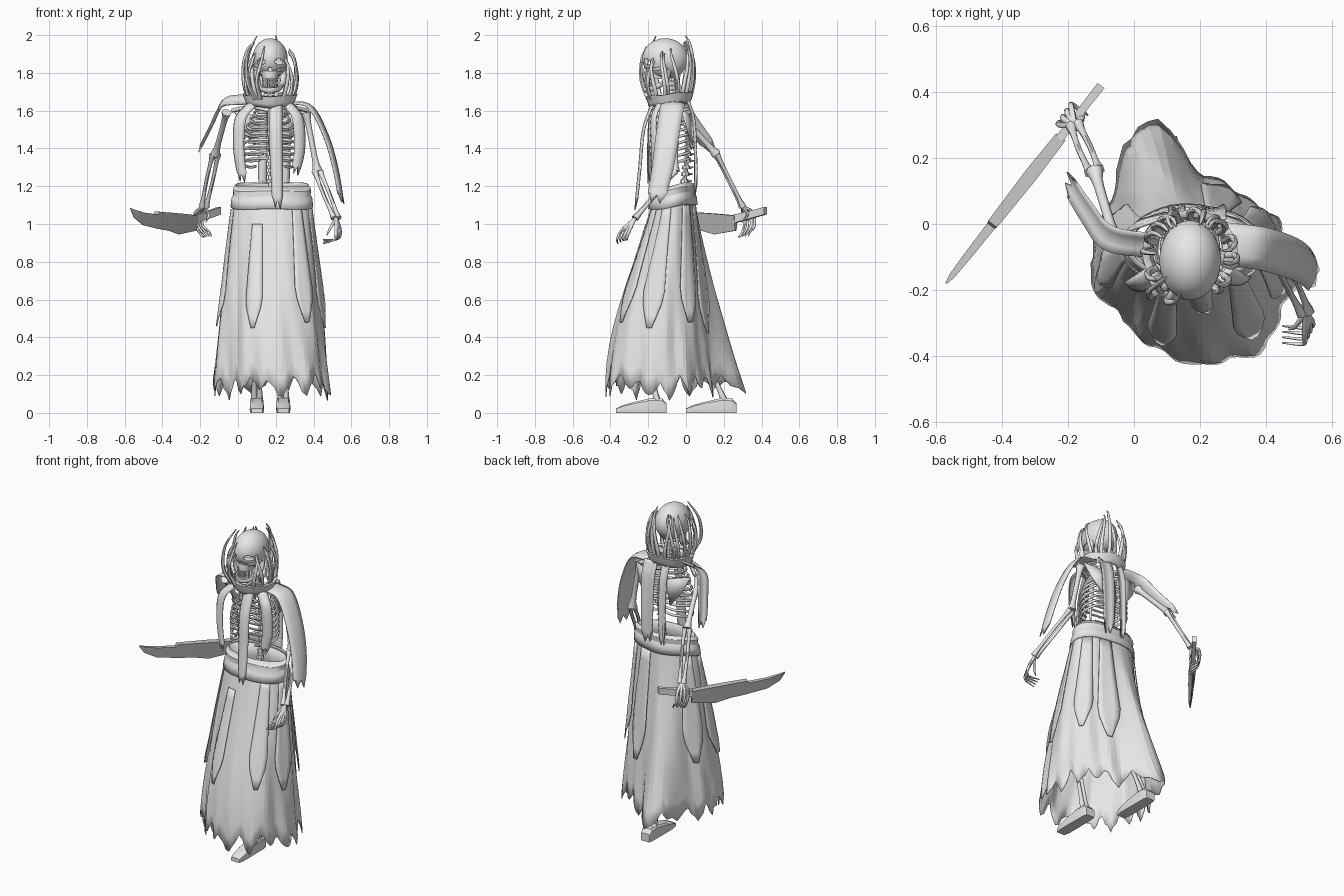
import bpy, bmesh, math, random
from math import sin, cos, pi, radians
from mathutils import Vector, Matrix

if "Cube" in bpy.data.objects:
    bpy.data.objects.remove(bpy.data.objects["Cube"])
random.seed(4)
MID = 0.17  # body centre line


def material(name, v):
    m = bpy.data.materials.new(name)
    m.use_nodes = True
    m.diffuse_color = (v, v, v, 1)
    m.node_tree.nodes["Principled BSDF"].inputs["Base Color"].default_value = (v, v, v, 1)
    return m


PALE = material("pale_grey", 0.8)
STEEL = material("blade_grey", 0.57)


def add(name, bm, mat=PALE, thick=0, angle=30):
    me = bpy.data.meshes.new(name)
    bm.to_mesh(me)
    bm.free()
    ob = bpy.data.objects.new(name, me)
    bpy.context.collection.objects.link(ob)
    me.materials.append(mat)
    if thick:
        mod = ob.modifiers.new("thickness", 'SOLIDIFY')
        mod.thickness, mod.offset = thick, 0
    bpy.ops.object.select_all(action='DESELECT')
    ob.select_set(True)
    bpy.context.view_layer.objects.active = ob
    bpy.ops.object.shade_smooth_by_angle(angle=radians(angle))


def smooth(pts, n):
    """Resample a path as a Catmull-Rom curve with n steps per span."""
    p = [Vector(q) for q in pts]
    p = [p[0] * 2 - p[1]] + p + [p[-1] * 2 - p[-2]]
    out = []
    for i in range(1, len(p) - 2):
        a, b, c, d = p[i - 1:i + 3]
        for k in range(n):
            t = k / n
            out.append((b * 2 + (c - a) * t + (a * 2 - b * 5 + c * 4 - d) * t * t
                        + (b * 3 - a - c * 3 + d) * t ** 3) / 2)
    return out + [p[-2]]


def bridge(bm, rings, closed=True, caps=False):
    vs = [[bm.verts.new(c) for c in r] for r in rings]
    n = len(vs[0])
    for a, b in zip(vs, vs[1:]):
        for i in range(n if closed else n - 1):
            j = (i + 1) % n
            bm.faces.new((a[i], a[j], b[j], b[i]))
    if caps:
        bm.faces.new(vs[0][::-1])
        bm.faces.new(vs[-1])
        bmesh.ops.recalc_face_normals(bm, faces=bm.faces)


def tubes(name, paths, r, shape=lambda t: 1, sides=6, steps=4):
    """Sweep round tubes along paths, shape(t) scales the radius."""
    bm = bmesh.new()
    for path in paths:
        p = smooth(path, steps)
        rings = []
        side = None
        for i, c in enumerate(p):
            d = (p[min(i + 1, len(p) - 1)] - p[max(i - 1, 0)]).normalized()
            ref = side if side else d.orthogonal()
            side = (ref - d * ref.dot(d)).normalized()
            up = d.cross(side)
            k = r * shape(i / (len(p) - 1))
            rings.append([c + (side * cos(a) + up * sin(a)) * k
                          for a in [2 * pi * j / sides for j in range(sides)]])
        bridge(bm, rings, caps=True)
    add(name, bm, angle=60)


def bone(t):
    return 1 + 0.8 * abs(2 * t - 1) ** 5


def taper(t):
    return 1.1 - 0.8 * t ** 2


def strip(name, pts, width, across, ragged=0.05):
    """Hanging cloth strip, slightly arched, with a torn lower end."""
    bm = bmesh.new()
    p = smooth(pts, 5)
    across = Vector(across).normalized()
    rows = []
    for i, c in enumerate(p):
        t = i / (len(p) - 1)
        d = (p[min(i + 1, len(p) - 1)] - p[max(i - 1, 0)]).normalized()
        nrm = d.cross(across).normalized()
        w = width * (1 - 0.25 * t ** 3)
        row = [c + across * (u * w / 2) - nrm * (0.012 * u * u) for u in (-1, -0.5, 0, 0.5, 1)]
        if i == len(p) - 1:
            row = [v + d * ragged * k for v, k in zip(row, (-1, 0.3, -0.5, 0.5, -0.8))]
        rows.append(row)
    bridge(bm, rows, closed=False)
    add(name, bm, thick=0.006)


# ---- Skull: hollow cranium with open sockets, face, jaw and teeth
bm = bmesh.new()
bmesh.ops.create_uvsphere(bm, u_segments=64, v_segments=40, radius=1)
bm.transform(Matrix.Translation((MID, -0.11, 1.875)) @ Matrix.Diagonal((0.09, 0.118, 0.105, 1)))


def is_hole(c):
    x, z = abs(c.x - MID), c.z
    eye = ((x - 0.047) / 0.022) ** 2 + ((z - 1.857) / 0.017) ** 2 < 1
    nose = 1.805 < z < 1.833 and x < (1.84 - z) * 0.35
    return c.y < -0.105 and (eye or nose)


holes = [f for f in bm.faces if is_hole(f.calc_center_median())]
bmesh.ops.delete(bm, geom=holes, context='FACES')
add("cranium", bm, thick=0.006)

bm = bmesh.new()
bridge(bm, [[(MID + w * cos(a), -0.155 + d * sin(a), z)
             for a in [2 * pi * i / 16 for i in range(16)]]
            for z, w, d in ((1.81, 0.055, 0.056), (1.785, 0.045, 0.062), (1.768, 0.043, 0.06))], caps=True)
add("upper_jaw", bm)
half = [(0.07, -0.09, 1.82), (0.066, -0.11, 1.755), (0.045, -0.18, 1.717)]
jaw = [(MID + x, y, z) for x, y, z in half] + [(MID, -0.215, 1.71)]
jaw += [(MID - x, y, z) for x, y, z in half[::-1]]
tubes("lower_jaw", [jaw], 0.015)
tubes("cheekbones", [[(MID + s * 0.085, -0.1, 1.83), (MID + s * 0.077, -0.16, 1.82),
                      (MID + s * 0.045, -0.205, 1.815)] for s in (-1, 1)], 0.009)
bm = bmesh.new()
for row in (1.757, 1.735):
    for i in range(8):
        a = radians(-90 + (i - 3.5) * 17)
        bmesh.ops.create_cube(bm, size=1, matrix=Matrix.Translation(
            (MID + 0.042 * cos(a), -0.155 + 0.06 * sin(a), row))
            @ Matrix.Rotation(a, 4, 'Z') @ Matrix.Diagonal((0.008, 0.009, 0.018, 1)))
add("teeth", bm)

# ---- Spine, ribs and shoulder girdle
spine = smooth([(MID, -0.03, 1.08), (MID, 0, 1.3), (MID, 0.005, 1.5), (MID, -0.06, 1.65), (MID, -0.08, 1.79)], 6)
tubes("spine", [spine], 0.012, steps=1)
bm = bmesh.new()
for c in spine:
    bmesh.ops.create_cone(bm, cap_ends=True, segments=8, radius1=0.023, radius2=0.019, depth=0.02,
                          matrix=Matrix.Translation(c))
    bmesh.ops.create_cone(bm, cap_ends=True, segments=4, radius1=0.009, radius2=0.003, depth=0.03,
                          matrix=Matrix.Translation(c + Vector((0, 0.025, 0))) @ Matrix.Rotation(-pi / 2, 4, 'X'))
add("vertebrae", bm)
ribs = []
for i in range(9):
    z = 1.61 - i * 0.033
    w = 0.085 + 0.06 * sin(min(1, i / 5) * pi / 2)
    gap = 0.015 + max(0, i - 5) * 0.02
    for s in (-1, 1):
        ribs.append([(MID + s * x, y, z + dz) for x, y, dz in (
            (0.01, 0, 0), (w * 0.65, 0.015, 0), (w, -0.07, -0.025), (w * 0.75, -0.155, -0.045),
            (gap, -0.185, -0.04))])
tubes("ribs", ribs, 0.0075)
tubes("breastbone", [[(MID, -0.175, 1.6), (MID, -0.187, 1.48), (MID, -0.185, 1.36)]], 0.015, taper)
tubes("collarbones", [[(MID, -0.17, 1.6), (MID + s * 0.1, -0.13, 1.62), (MID + s * 0.2, -0.05, 1.6)]
                      for s in (-1, 1)], 0.011)
bm = bmesh.new()
for s in (-1, 1):
    bm.faces.new([bm.verts.new((MID + s * x, y, z)) for x, y, z in (
        (0.05, 0.03, 1.57), (0.19, -0.02, 1.6), (0.15, 0.01, 1.5), (0.08, 0.03, 1.41))])
add("shoulder_blades", bm, thick=0.012)

# ---- Arms and hands
arms = {"right": [(-0.06, -0.04, 1.59), (-0.12, 0.16, 1.37), (-0.18, 0.3, 1.09)],
        "left": [(0.36, -0.05, 1.59), (0.42, -0.06, 1.28), (0.52, -0.27, 1.03)]}
for side, joints in arms.items():
    sh, el, wr = map(Vector, joints)
    off = Vector((0.014, 0.004, 0))
    tubes(side + "_upper_arm", [[sh, (sh + el) / 2, el]], 0.015, bone, 8)
    tubes(side + "_forearm", [[el + off * k, (el + wr) / 2 + off * k * 1.2, wr + off * k * 0.8]
                              for k in (-1, 1)], 0.01, bone)
fingers = []
for i in range(4):
    k = i - 1.5
    fingers.append([(0.52, -0.27, 1.03), (0.53 + k * 0.008, -0.32 + k * 0.014, 0.965),
                    (0.52 + k * 0.005, -0.34 + k * 0.016, 0.92), (0.45, -0.335 + k * 0.017, 0.895 + i * 0.008)])
fingers.append([(0.52, -0.27, 1.03), (0.49, -0.31, 0.98), (0.47, -0.32, 0.94)])
tubes("left_hand", fingers, 0.0085, taper)
fingers = []
for i in range(4):
    x, y = -0.165 - i * 0.012, 0.34 - i * 0.018
    fingers.append([(-0.18, 0.3, 1.09), (x - 0.025, y + 0.015, 1.06), (x - 0.022, y + 0.022, 0.99),
                    (x + 0.012, y, 0.96 - i * 0.008), (x + 0.025, y - 0.01, 0.935)])
fingers.append([(-0.18, 0.3, 1.09), (-0.155, 0.325, 1.05), (-0.17, 0.295, 1.01)])
tubes("right_hand", fingers, 0.0085, taper)


# ---- Curved blade and grip: wedge sections (distance, top, bottom, top width, bottom width)
def wedge(name, sections, mat):
    across = Vector((0.6, -0.47, 0)).normalized()
    bm = bmesh.new()
    rings = []
    for t, top, low, wt, wl in sections:
        c = Vector((-0.1 - 0.47 * t, 0.42 - 0.6 * t, 0))
        rings.append([c + across * (k * w / 2) + Vector((0, 0, z))
                      for k, w, z in ((-1, wt, top), (1, wt, top), (1, wl, low), (-1, wl, low))])
    bridge(bm, rings, caps=True)
    add(name, bm, mat)


wedge("grip", [(0, 1.09, 1.05, 0.026, 0.026), (0.12, 1.07, 1.03, 0.024, 0.024), (0.27, 1.05, 1.005, 0.026, 0.026)], PALE)
wedge("blade", [(0.26, 1.045, 0.965, 0.036, 0.012), (0.45, 1.055, 0.945, 0.042, 0.004), (0.57, 1.06, 0.965, 0.038, 0.004),
                (0.7, 1.065, 0.975, 0.034, 0.004), (0.71, 1.05, 0.977, 0.028, 0.004),
                (0.86, 1.06, 0.995, 0.024, 0.004), (0.96, 1.075, 1.035, 0.018, 0.003), (1, 1.085, 1.08, 0.006, 0.003)], STEEL)


# ---- Skirt: lofted shell with a trailing tail and a torn hem
def bump(a, deg, spread):
    d = (a - radians(deg) + pi) % (2 * pi) - pi
    return math.exp(-(d / spread) ** 2)


def skirt_point(a, z, off=0):
    t = max(0, (1.2 - z) / 1.1)
    fx = t ** 0.9
    front = (1 - (1 - t) ** 2 + t * t * (3 - 2 * t)) / 2
    fy = front if sin(a) < 0 else t
    tail = 0.2 * bump(a, 104, 0.42 if 104 < math.degrees(a) % 360 < 284 else 0.24) * t ** 1.4
    sway = (0.035 * bump(a, 305, 0.45) - 0.045 * bump(a, 222, 0.45)) * t
    pleat = (0.008 * sin(9 * a + 3 * t) + 0.005 * sin(17 * a - 8 * t)) * t
    grow = tail + sway + pleat + off
    rx = 0.19 + 0.12 * fx + grow
    ry = 0.095 + 0.18 * fy + grow
    return Vector((0.18 - 0.01 * t + rx * cos(a), -0.06 - 0.08 * fy + ry * sin(a), z))


COLS, ROWS = 96, 12
hem = [0.07 + 0.02 * (i // 6 % 3) + 0.09 * abs(i % 6 - 3) / 3 + random.uniform(-0.01, 0.025) for i in range(COLS)]
bm = bmesh.new()
bridge(bm, [[skirt_point(2 * pi * i / COLS, 1.2 + (hem[i] - 1.2) * (j / ROWS)) for i in range(COLS)]
            for j in range(ROWS + 1)])
add("skirt", bm, thick=0.005, angle=12)

# ---- Folded waistband, higher at the back
bm = bmesh.new()
bridge(bm, [[skirt_point(a, z + 0.015 * sin(a) + 0.005 * sin(3 * a), off) for a in [2 * pi * i / 40 for i in range(40)]]
            for z, off in ((1.205, 0.002), (1.185, 0.012), (1.155, 0.005), (1.135, 0.012), (1.09, 0.011))])
add("waistband", bm, thick=0.006)

# ---- Torn overskirt flaps that follow the skirt
flaps = [(250, 10, 1, 0.45), (308, 11, 1.1, 0.48), (345, 14, 1.1, 0.45), (35, 14, 1.1, 0.48),
         (70, 14, 1.1, 0.42), (148, 15, 1.1, 0.45), (188, 14, 1.08, 0.46)]
for n, (mid, spread, top, low) in enumerate(flaps):
    bm = bmesh.new()
    rows = []
    for j in range(11):
        t = j / 10
        w = spread * (0.75 + 0.4 * t if t < 0.75 else 1.05 * (1.06 - t) / 0.31)
        rows.append([skirt_point(radians(mid + u * w), top + (low - top) * t, 0.008 + 0.012 * t)
                     for u in (-1, -0.5, 0, 0.5, 1)])
    bridge(bm, rows, closed=False)
    add("skirt_flap_%d" % n, bm, thick=0.005)

# ---- Collar, tilted down at the front and flared
bm = bmesh.new()
bridge(bm, [[(MID + rx * cos(a), -0.085 + ry * sin(a), z + 0.012 * sin(a) + 0.003 * sin(5 * a))
             for a in [2 * pi * i / 32 for i in range(32)]]
            for z, rx, ry in ((1.63, 0.118, 0.1), (1.65, 0.125, 0.11), (1.685, 0.14, 0.122), (1.685, 0.122, 0.105))])
add("collar", bm, thick=0.012)

# ---- Tendrils rising from the collar and curling in around the skull
hairs = []
for i in range(17):
    a = radians(-48 + i * 17.5) + random.uniform(-0.1, 0.1)
    top = 1.93 + 0.05 * sin(a) + random.uniform(-0.03, 0.02)
    lean = a + random.uniform(-0.3, 0.3)
    hairs.append([(MID + r * cos(b), -0.095 + r * 0.97 * sin(b), 1.66 + (top - 1.66) * h) for r, b, h in (
        (0.112, a, 0), (0.138, a, 0.27), (0.142, (a + lean) / 2, 0.6), (0.125, lean, 0.87), (0.1, lean, 1))])
hairs.append([(0.09, -0.19, 1.66), (0.05, -0.22, 1.76), (0.05, -0.2, 1.89), (0.1, -0.16, 1.995)])
hairs.append([(0.12, -0.2, 1.66), (0.1, -0.235, 1.76), (0.125, -0.235, 1.87), (0.14, -0.21, 1.94)])
tubes("tendrils", hairs, 0.0105, taper)

# ---- Cloth strips hanging from the collar
strip("front_strip", [(0.2, -0.18, 1.645), (0.2, -0.23, 1.5), (0.205, -0.25, 1.3), (0.21, -0.27, 1.1)], 0.07, (1, 0, 0))
strip("front_right_strip", [(0.07, -0.15, 1.64), (0.01, -0.19, 1.56), (0, -0.2, 1.4), (0.02, -0.2, 1.24)], 0.065, (1, -0.4, 0))
strip("front_left_strip", [(0.27, -0.15, 1.64), (0.32, -0.18, 1.56), (0.33, -0.18, 1.4), (0.31, -0.18, 1.28)], 0.065, (1, 0.4, 0))
strip("left_shoulder_cape", [(0.27, -0.06, 1.65), (0.39, -0.075, 1.625), (0.475, -0.1, 1.47),
                             (0.525, -0.125, 1.3), (0.555, -0.16, 1.13)], 0.13, (0.2, 1, 0))
strip("right_shoulder_cape", [(0.06, -0.06, 1.65), (-0.07, -0.04, 1.635), (-0.13, 0.03, 1.53),
                              (-0.195, 0.13, 1.4)], 0.09, (0.35, 1, 0.7))
for n, (x, w) in enumerate(((0.13, 0.05), (0.235, 0.09))):
    strip("back_strip_%d" % n, [(x, 0.005, 1.65), (x, 0.035, 1.55), (x, 0.045, 1.35), (x, 0.045, 1.17)], w, (1, 0, 0))

# ---- Legs and feet, left foot stepping forward
for side, x, knee, ankle, foot in (("left", 0.24, -0.27, -0.15, -0.235), ("right", 0.1, -0.04, 0.21, 0.135)):
    tubes(side + "_thigh", [[(x, -0.05, 1.1), (x, (knee - 0.05) / 2, 0.85), (x, knee, 0.6)]], 0.02, bone, 8)
    tubes(side + "_shin", [[(x + d, knee, 0.6), (x + d, (knee + ankle) / 2, 0.33), (x + d, ankle, 0.05)]
                           for d in (-0.014, 0.014)], 0.012, bone)
    bm = bmesh.new()
    rings = []
    for dy, w, h in ((0.132, 0.03, 0.05), (0.11, 0.037, 0.075), (0.05, 0.037, 0.078),
                     (-0.04, 0.038, 0.058), (-0.1, 0.037, 0.04), (-0.135, 0.03, 0.024)):
        rings.append([(x + u * w, foot + dy, v * h) for u, v in (
            (-0.9, 0), (0.9, 0), (1, 0.3), (0.95, 0.85), (0.7, 1), (-0.7, 1), (-0.95, 0.85), (-1, 0.3))])
    bridge(bm, rings, caps=True)
    add(side + "_foot", bm)
